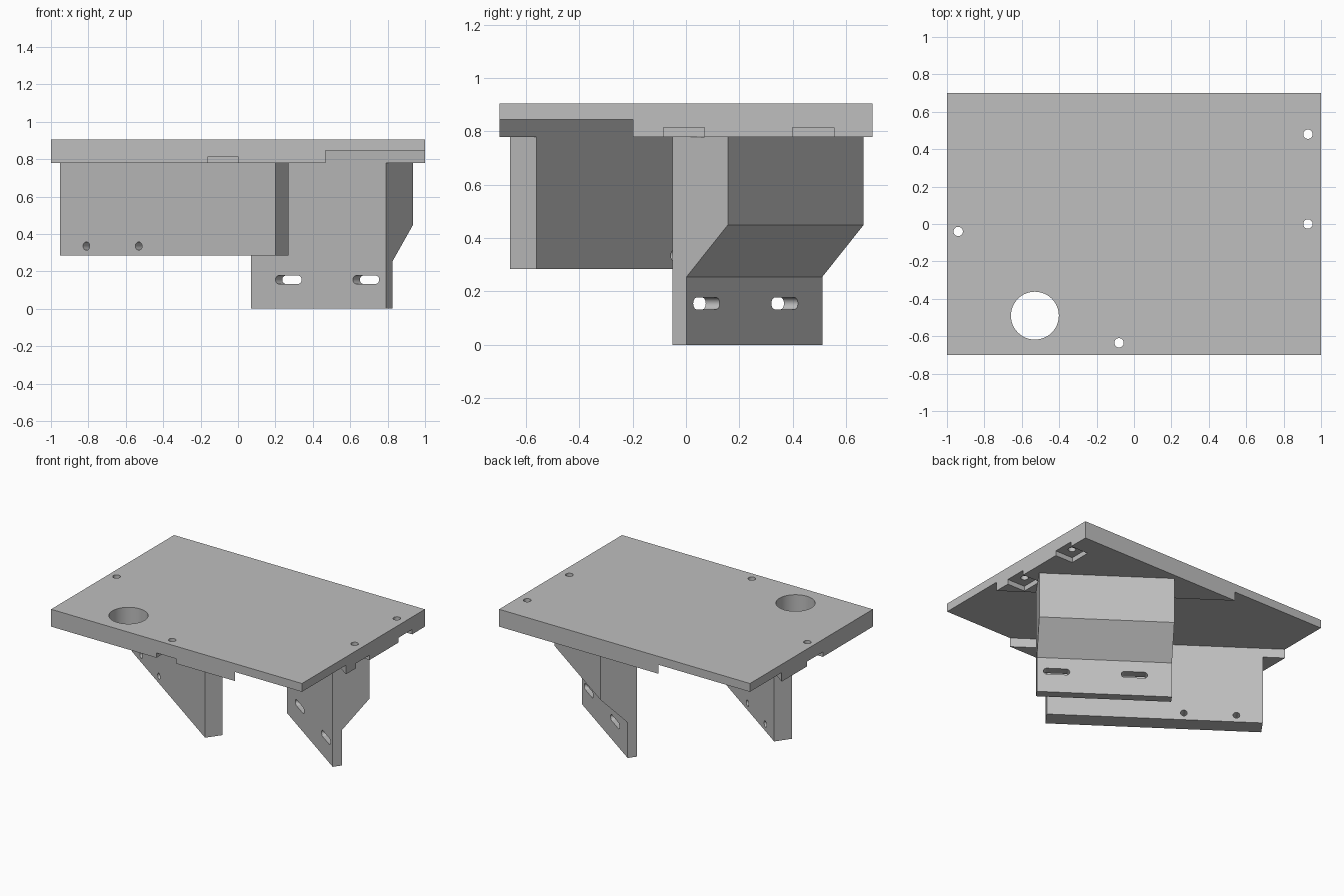
import bpy, bmesh, math
from mathutils import Matrix, Vector

if "Cube" in bpy.data.objects:
    bpy.data.objects.remove(bpy.data.objects["Cube"], do_unlink=True)

grey = bpy.data.materials.new("plain_grey")
grey.use_nodes = True
grey.diffuse_color = (0.52, 0.52, 0.52, 1)
grey.node_tree.nodes["Principled BSDF"].inputs["Base Color"].default_value = (0.52, 0.52, 0.52, 1)

# Brackets and channel run along the plate's diagonal
ANGLE = -0.6155
U = Vector((math.cos(ANGLE), math.sin(ANGLE), 0))   # along a bracket
V = Vector((-U.y, U.x, 0))                          # across a bracket
X, Y, Z = Vector((1, 0, 0)), Vector((0, 1, 0)), Vector((0, 0, 1))


def prism(name, outline, start, end, axes=(X, Y, Z), origin=(0, 0, 0)):
    """Extrude an outline in the first two axes along the third."""
    a, b, c = axes
    o = Vector(origin)
    bm = bmesh.new()
    face = bm.faces.new([bm.verts.new(o + a * p + b * q + c * start) for p, q in outline])
    new = bmesh.ops.extrude_face_region(bm, geom=[face])["geom"]
    bmesh.ops.translate(bm, vec=c * (end - start),
                        verts=[v for v in new if isinstance(v, bmesh.types.BMVert)])
    bmesh.ops.recalc_face_normals(bm, faces=bm.faces)
    mesh = bpy.data.meshes.new(name)
    bm.to_mesh(mesh)
    bm.free()
    mesh.materials.append(grey)
    obj = bpy.data.objects.new(name, mesh)
    bpy.context.collection.objects.link(obj)
    return obj


def rect(a0, a1, b0, b1):
    return [(a0, b0), (a1, b0), (a1, b1), (a0, b1)]


def slot(a, b, r, half=0.0, n=16):
    """Round outline, stretched along the second axis by half each way."""
    pts = []
    for side in (1, -1):
        for i in range(n + (1 if half else 0)):
            t = math.pi * i / n + (0 if side > 0 else math.pi)
            pts.append((a + r * math.cos(t), b + side * half + r * math.sin(t)))
    return pts


def cut(obj, cutters):
    for tool in cutters:
        tool.hide_render = True
        mod = obj.modifiers.new("cut", "BOOLEAN")
        mod.operation, mod.solver, mod.object = "DIFFERENCE", "EXACT", tool
    bpy.context.view_layer.update()
    graph = bpy.context.evaluated_depsgraph_get()
    mesh = bpy.data.meshes.new_from_object(obj.evaluated_get(graph))
    obj.modifiers.clear()
    obj.data = mesh
    for tool in cutters:
        bpy.data.objects.remove(tool, do_unlink=True)


UNDER, TOP = 0.78, 0.905
LONG_AT, FOOT_AT = (0.2, -0.66, 0), (0.79, -0.05, 0)
ALONG, ACROSS = (V, Z, U), (Z, U, V)

# Top plate with a diagonal channel underneath
plate = prism("top_plate", rect(-1, 1, -0.7, 0.7), UNDER, TOP)
tools = [prism("channel", rect(0.122, 0.838, UNDER - 0.1, 0.845), -3, 2, ALONG, LONG_AT)]

# Screw holes, large round hole and edge notches
for x, y, r in [(0.93, 0.48, 0.025), (0.93, 0, 0.025), (-0.94, -0.04, 0.025),
                (-0.08, -0.635, 0.025), (-0.53, -0.49, 0.128)]:
    tools.append(prism("hole", slot(x, y, r, n=24), 0.6, 1.1))
for notch in [(0.86, 1.1, 0.4, 0.555), (0.86, 1.1, -0.085, 0.07),
              (-1.1, -0.87, -0.13, 0.05), (-0.16, 0, -0.8, -0.565)]:
    tools.append(prism("notch", rect(*notch), 0.7, 0.815))
cut(plate, tools)

# Long bracket with two round holes
long_bracket = prism("long_bracket", rect(0, 0.122, 0.285, UNDER), -1.41, 0, ALONG, LONG_AT)
cut(long_bracket, [prism("hole", slot(0.335, u, 0.022), -0.1, 0.3, ACROSS, LONG_AT)
                   for u in (-1.238, -0.895)])

# Stepped bracket, thick above and thin at the slotted foot
profile = [(0, 0), (0.064, 0), (0.064, 0.255), (0.254, 0.45), (0.254, UNDER), (0, UNDER)]
foot_bracket = prism("slotted_bracket", profile, -0.882, 0, ALONG, FOOT_AT)
cut(foot_bracket, [prism("slot", slot(0.155, u, 0.022, 0.064), -0.1, 0.3, ACROSS, FOOT_AT)
                   for u in (-0.637, -0.129)])

# Smooth the round walls, keep edges sharp
bpy.ops.object.select_all(action="DESELECT")
for obj in (plate, long_bracket, foot_bracket):
    obj.select_set(True)
bpy.context.view_layer.objects.active = plate
bpy.ops.object.shade_smooth_by_angle(angle=math.radians(30))
